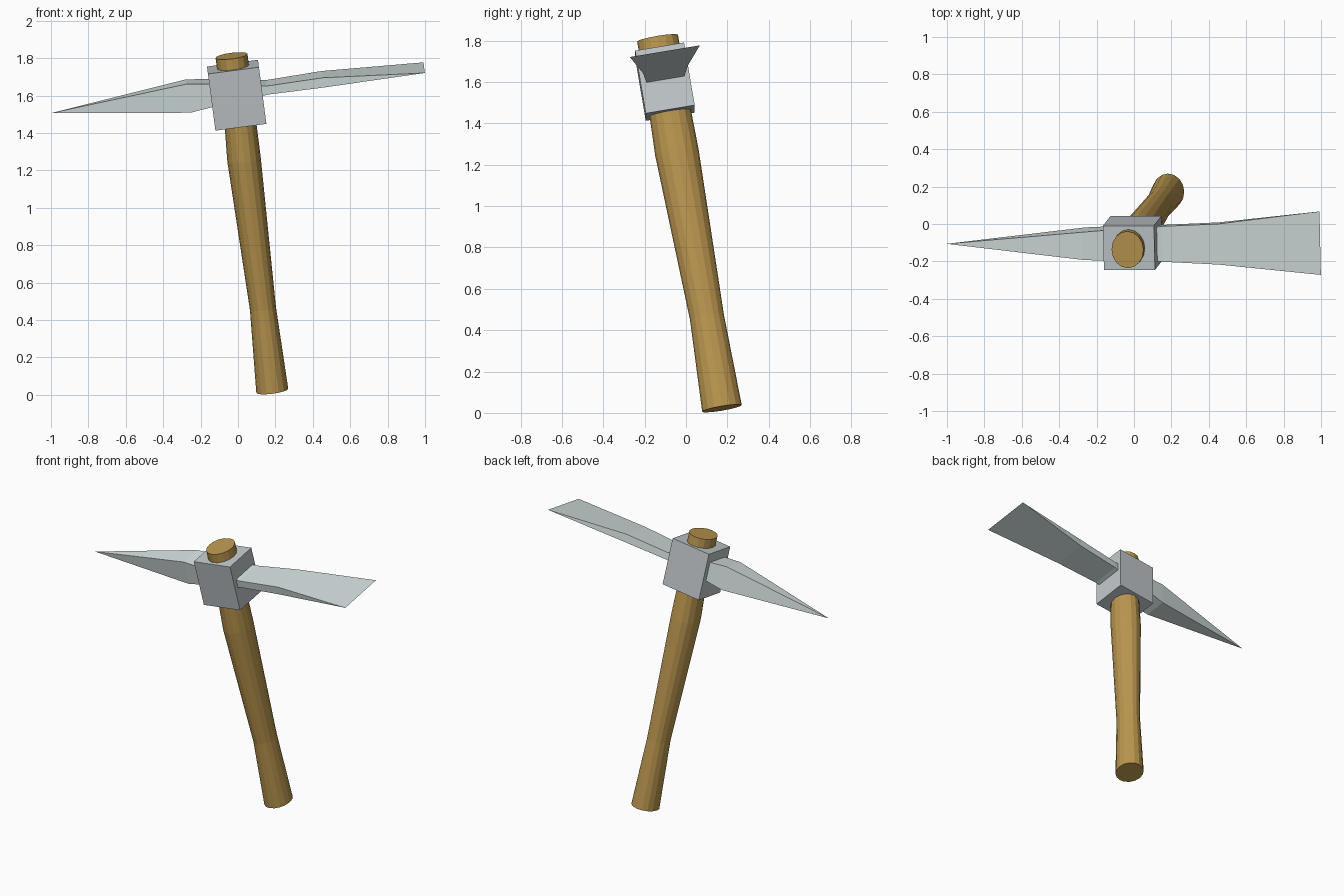
import bpy, bmesh, math
from mathutils import Matrix, Vector

if "Cube" in bpy.data.objects:
    bpy.data.objects.remove(bpy.data.objects["Cube"])

# Tilted tool frame: origin at the head block centre, Z along the handle
Z = Vector((-0.129, -0.166, 0.978)).normalized()
X = Vector((0.9914, 0, 0.131))
X = (X - Z * X.dot(Z)).normalized()
Y = Z.cross(X)
FRAME = Matrix.Translation((-0.007, -0.102, 1.602)) @ Matrix((X, Y, Z)).transposed().to_4x4()


def material(name, rgb):
    mat = bpy.data.materials.new(name)
    mat.diffuse_color = (*rgb, 1)
    mat.use_nodes = True
    mat.node_tree.nodes["Principled BSDF"].inputs["Base Color"].default_value = mat.diffuse_color
    return mat


def loft(name, rings, mat):
    """Skin a list of equal-length point rings and cap both ends."""
    bm = bmesh.new()
    loops = [[bm.verts.new(p) for p in ring] for ring in rings]
    n = len(loops[0])
    for lo, hi in zip(loops, loops[1:]):
        for i in range(n):
            j = (i + 1) % n
            bm.faces.new((lo[i], lo[j], hi[j], hi[i]))
    bm.faces.new(loops[0][::-1])
    bm.faces.new(loops[-1])
    bmesh.ops.remove_doubles(bm, verts=bm.verts, dist=0.0005)
    bmesh.ops.recalc_face_normals(bm, faces=bm.faces)
    mesh = bpy.data.meshes.new(name)
    bm.to_mesh(mesh)
    bm.free()
    mesh.materials.append(mat)
    obj = bpy.data.objects.new(name, mesh)
    obj.matrix_world = FRAME
    bpy.context.collection.objects.link(obj)
    return obj


def oval(cx, cy, z, rx, ry, sides=16):
    angles = [2 * math.pi * i / sides for i in range(sides)]
    return [(cx + rx * math.cos(a), cy + ry * math.sin(a), z) for a in angles]


def rect(x, half_y, z0, z1, cy=0.002):
    return [(x, cy - half_y, z0), (x, cy + half_y, z0),
            (x, cy + half_y, z1), (x, cy - half_y, z1)]


wood = material("wood", (0.50, 0.31, 0.08))
iron = material("iron", (0.54, 0.58, 0.60))
steel = material("steel", (0.66, 0.74, 0.74))

# Oval wooden handle, slimmer above the grip
loft("handle", [oval(*r) for r in (
    (-0.018, 0.008, -1.615, 0.086, 0.097),
    (-0.010, 0.010, -1.165, 0.070, 0.083),
    (-0.006, 0.000, -0.350, 0.090, 0.106),
    (0.000, 0.000, -0.150, 0.085, 0.101),
    (0.000, 0.000, 0.215, 0.086, 0.100))], wood)

# Block that holds the handle and both blades
loft("head_block", [rect(x, 0.12, -0.155, 0.155, 0) for x in (-0.1375, 0.1375)], iron)

# Four-sided spike ending in a point
loft("pick_spike", [rect(*r) for r in (
    (-0.10, 0.085, -0.028, 0.088),
    (-0.257, 0.075, -0.049, 0.108),
    (-0.999, 0.0001, 0.0349, 0.0351))], steel)

# Flat blade flaring to a wide cutting edge
loft("chisel_blade", [rect(*r) for r in (
    (0.10, 0.088, -0.012, 0.055),
    (0.165, 0.096, -0.003, 0.044),
    (0.468, 0.110, -0.002, 0.051),
    (1.013, 0.172, 0.0149, 0.0151))], steel)
